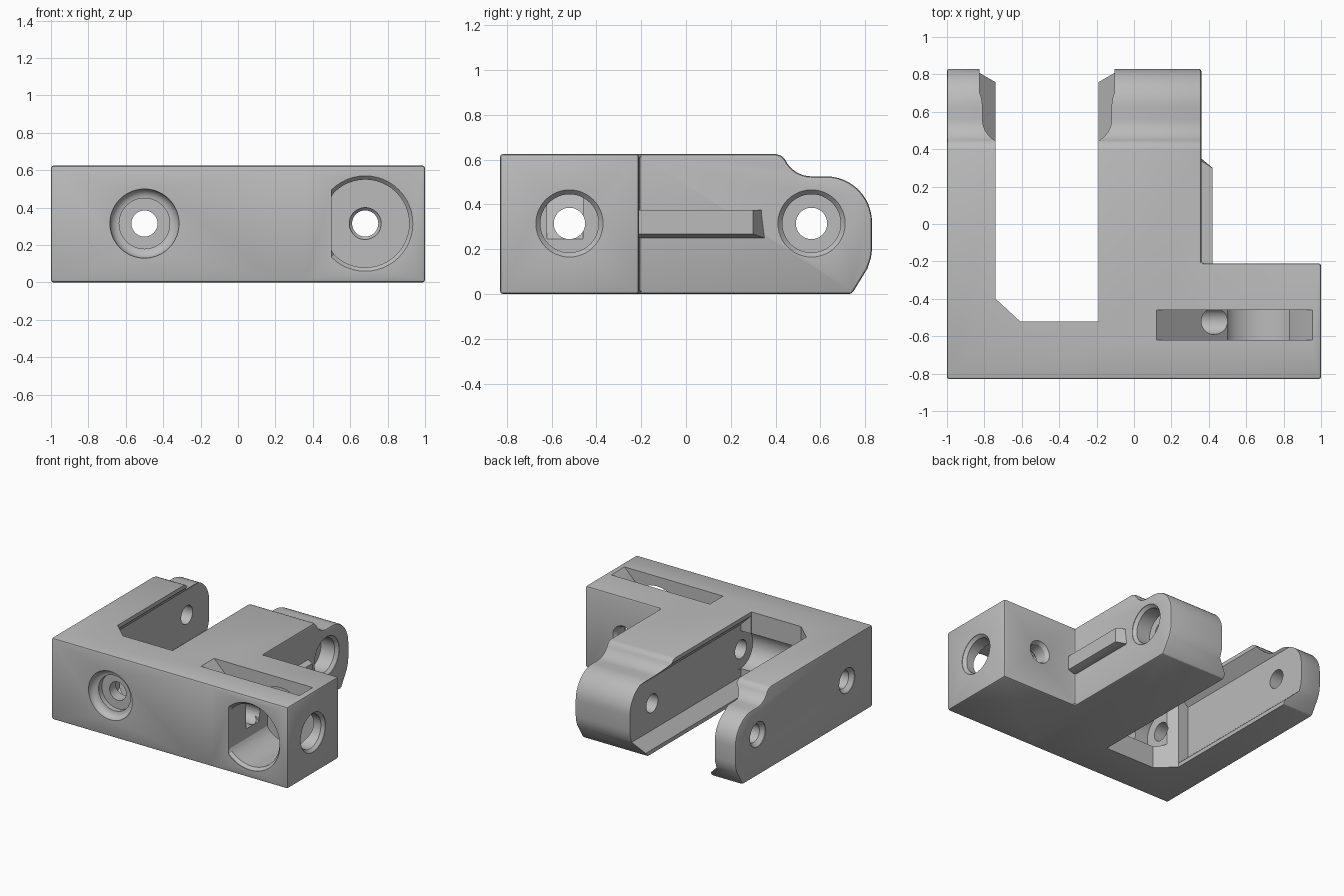
import bpy, bmesh, math
from mathutils import Vector

cube = bpy.data.objects.get("Cube")
if cube:
    bpy.data.objects.remove(cube, do_unlink=True)

grey = bpy.data.materials.new("plain grey")
grey.use_nodes = True
colour = (0.5, 0.5, 0.5, 1)
grey.diffuse_color = colour
grey.node_tree.nodes["Principled BSDF"].inputs["Base Color"].default_value = colour

MID = 0.315       # height of every bolt axis


def add_object(name, bm):
    bmesh.ops.recalc_face_normals(bm, faces=bm.faces)
    mesh = bpy.data.meshes.new(name)
    bm.to_mesh(mesh)
    bm.free()
    mesh.materials.append(grey)
    obj = bpy.data.objects.new(name, mesh)
    bpy.context.scene.collection.objects.link(obj)
    return obj


def place(axis, a, b, t):
    """Point with outline coordinates a, b and distance t along the axis."""
    return {"x": (t, a, b), "y": (a, t, b), "z": (a, b, t)}[axis]


def prism(name, axis, outline, start, end):
    bm = bmesh.new()
    rings = [[bm.verts.new(place(axis, a, b, t)) for a, b in outline] for t in (start, end)]
    n = len(outline)
    bm.faces.new(rings[0])
    bm.faces.new(rings[1])
    for i in range(n):
        j = (i + 1) % n
        bm.faces.new((rings[0][i], rings[0][j], rings[1][j], rings[1][i]))
    return add_object(name, bm)


def bore(name, axis, centre, steps, min_x=None):
    """Turned cutter: steps are (distance along axis, radius)."""
    bm = bmesh.new()
    n = 48
    rings = []
    for t, r in steps:
        ring = []
        for i in range(n):
            ang = 2 * math.pi * i / n
            p = Vector(place(axis, centre + r * math.cos(ang), MID + r * math.sin(ang), t))
            if min_x is not None:
                p.x = max(p.x, min_x)
            ring.append(bm.verts.new(p))
        rings.append(ring)
    for low, high in zip(rings, rings[1:]):
        for i in range(n):
            j = (i + 1) % n
            bm.faces.new((low[i], low[j], high[j], high[i]))
    bm.faces.new(rings[0])
    bm.faces.new(rings[-1])
    if min_x is not None:
        bmesh.ops.remove_doubles(bm, verts=bm.verts, dist=1e-5)
    return add_object(name, bm)


def apply(obj, mod):
    bpy.context.view_layer.objects.active = obj
    bpy.ops.object.modifier_apply(modifier=mod.name)


def combine(obj, other, operation):
    mod = obj.modifiers.new("combine", "BOOLEAN")
    mod.operation = operation
    mod.solver = "EXACT"
    mod.object = other
    apply(obj, mod)
    bpy.data.objects.remove(other, do_unlink=True)


# Side outline shared by both arms, with the rounded nose
nose = [(0.625 + 0.205 * math.sin(a), 0.32 + 0.205 * math.cos(a))
        for a in [math.pi / 2 * i / 12 for i in range(13)]]
dip = [(0.56 - 0.13 * math.cos(a), 0.655 - 0.13 * math.sin(a))
       for a in [math.radians(25 + 65 * i / 8) for i in range(9)]]
side = [(-0.83, 0), (-0.83, 0.625), (0.4, 0.625), (0.425, 0.617)] + dip + nose
side += [(0.83, 0.2), (0.825, 0.16), (0.81, 0.115), (0.74, 0)]
bracket = prism("bracket_body", "x", side, -1, 0.36)

# Front bar extension
bar = prism("bar_end", "z", [(0.2, -0.83), (1, -0.83), (1, -0.21), (0.2, -0.21)], 0, 0.625)
combine(bracket, bar, "UNION")

# Softened outer edges
bevel = bracket.modifiers.new("edge", "BEVEL")
bevel.width = 0.014
bevel.segments = 2
bevel.limit_method = "ANGLE"
bevel.angle_limit = math.radians(40)
apply(bracket, bevel)

cutters = []

# Open slot between the arms, with one chamfered corner
cutters.append(prism("slot", "z", [(-0.74, 1), (-0.74, -0.4), (-0.61, -0.52),
                                   (-0.19, -0.52), (-0.19, 1)], -0.1, 0.8))

# Undercuts that leave sloped lips along the arms
for edge, out, start in ((-0.74, -1, -0.4), (-0.19, 1, -0.515)):
    outline = [(edge - 0.1 * out, 0.03), (edge, 0.03), (edge + 0.085 * out, 0.11),
               (edge + 0.085 * out, 0.51), (edge, 0.595), (edge - 0.1 * out, 0.595)]
    cutters.append(prism("undercut", "y", outline, start, 1))

# Bearing pocket, open to the front, and its rear hole
cutters.append(bore("pocket", "y", 0.68, [(-0.9, 0.255), (-0.825, 0.255), (-0.805, 0.235),
                                          (-0.36, 0.235)], 0.5))
cutters.append(bore("pocket_hole", "y", 0.68, [(-0.4, 0.085), (-0.345, 0.085), (-0.33, 0.07),
                                               (-0.235, 0.07), (-0.205, 0.09), (-0.1, 0.09)]))

# Wedge opening from the top into the pocket
cutters.append(prism("wedge", "y", [(0.11, 0.635), (0.52, 0.225), (0.75, 0.3),
                                    (0.83, 0.5), (0.965, 0.635)], -0.62, -0.46))

# Bolt hole through the front wall, with a flared recess
flare = [(-0.83 + 0.05 * math.sin(a), 0.185 - 0.05 * (1 - math.cos(a)))
         for a in [math.pi / 2 * i / 6 for i in range(7)]]
cutters.append(bore("front_bolt", "y", -0.5, [(-0.9, 0.185)] + flare +
                    [(-0.74, 0.135), (-0.74, 0.07), (-0.4, 0.07)]))

# Long bolt hole through the bar, with a seat in the slot wall
cutters.append(bore("bar_bolt", "x", -0.52, [(-1.1, 0.095), (-0.995, 0.095), (-0.965, 0.07),
                                             (0.6, 0.07)]))
cutters.append(bore("slot_seat", "x", -0.52, [(-0.68, 0.145), (-0.1, 0.145)]))
cutters.append(bore("end_recess", "x", -0.52, [(0.75, 0.13), (0.975, 0.13), (0.997, 0.15),
                                               (1.1, 0.15)]))

# Hinge hole through both arm noses
cutters.append(bore("hinge", "x", 0.56, [(-1.1, 0.095), (-0.995, 0.095), (-0.965, 0.07),
                                         (0.22, 0.07), (0.22, 0.13), (0.335, 0.13),
                                         (0.357, 0.15), (0.5, 0.15)]))

for cutter in cutters:
    combine(bracket, cutter, "DIFFERENCE")

# Guide rail on the outer face of the wide arm
rail = prism("guide_rail", "y", [(0.34, 0.25), (0.36, 0.25), (0.42, 0.268),
                                 (0.42, 0.376), (0.34, 0.376)], -0.215, 0.35)
for v in rail.data.vertices:
    if v.co.y > 0.3 and v.co.x > 0.4:
        v.co.y = 0.3

bpy.ops.object.select_all(action="DESELECT")
for obj in (bracket, rail):
    obj.select_set(True)
bpy.context.view_layer.objects.active = bracket
bpy.ops.object.shade_smooth_by_angle(angle=math.radians(30))
